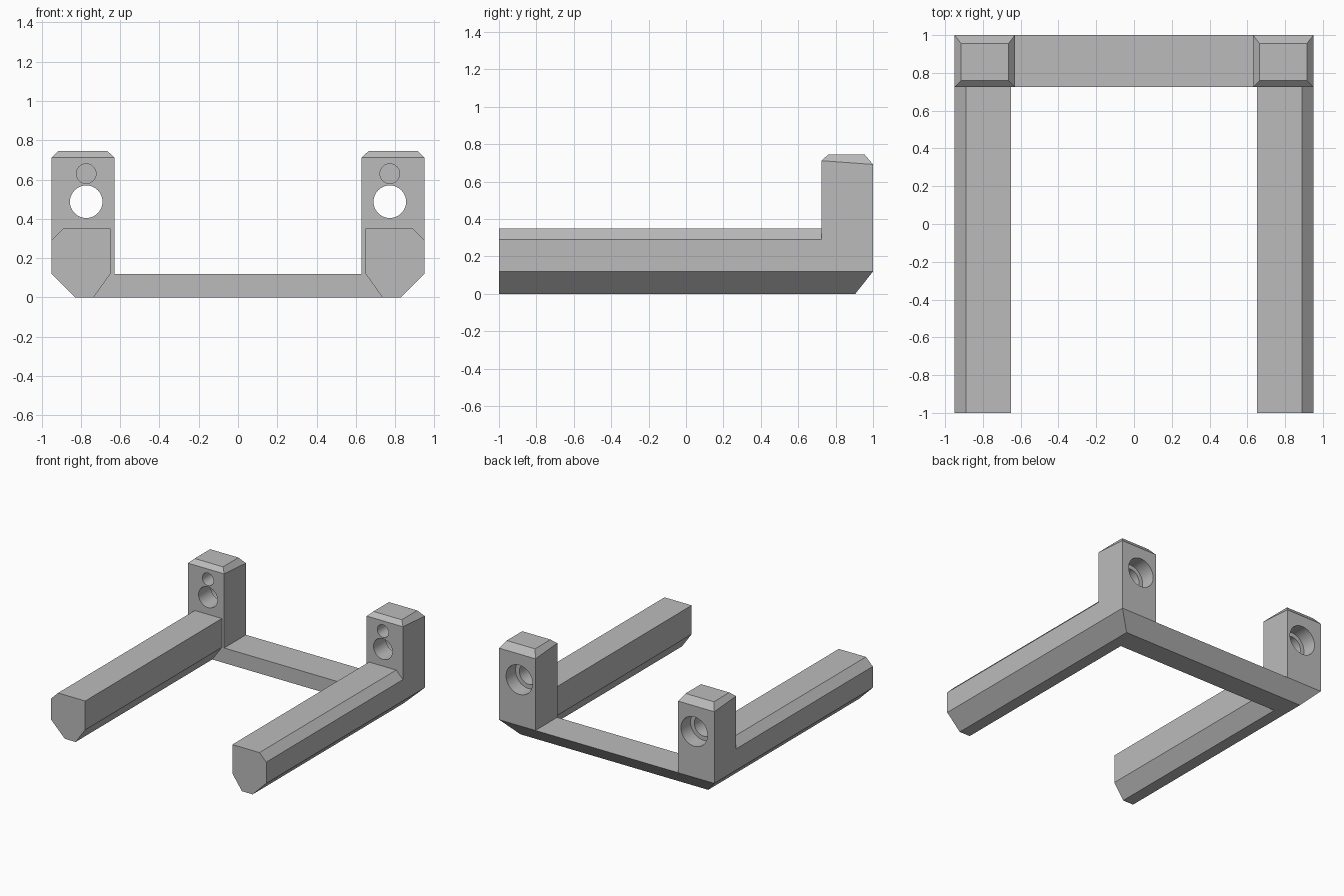
import bpy
import bmesh
from math import pi, radians
from mathutils import Matrix

cube = bpy.data.objects.get("Cube")
if cube:
    bpy.data.objects.remove(cube, do_unlink=True)

grey = bpy.data.materials.new("plain grey")
grey.use_nodes = True
colour = (0.5, 0.5, 0.5, 1)
grey.diffuse_color = colour
grey.node_tree.nodes["Principled BSDF"].inputs["Base Color"].default_value = colour


def finish(name, bm):
    bmesh.ops.recalc_face_normals(bm, faces=bm.faces)
    mesh = bpy.data.meshes.new(name)
    bm.to_mesh(mesh)
    bm.free()
    mesh.materials.append(grey)
    obj = bpy.data.objects.new(name, mesh)
    bpy.context.collection.objects.link(obj)
    return obj


def loft(name, rings, side=1):
    """Closed solid through rings of points, mirrored in x when side is -1."""
    bm = bmesh.new()
    loops = [[bm.verts.new((side * x, y, z)) for x, y, z in r] for r in rings]
    n = len(loops[0])
    for a, b in zip(loops, loops[1:]):
        for i in range(n):
            j = (i + 1) % n
            bm.faces.new((a[i], a[j], b[j], b[i]))
    bm.faces.new(loops[0])
    bm.faces.new(loops[-1])
    return finish(name, bm)


def rect(x0, x1, y0, y1, z_front, z_back):
    return [(x0, y0, z_front), (x1, y0, z_front), (x1, y1, z_back), (x0, y1, z_back)]


def drill(target, x, z, radius, y0, y1):
    """Cut a round hole along y."""
    bm = bmesh.new()
    bmesh.ops.create_cone(bm, cap_ends=True, segments=48, radius1=radius,
                          radius2=radius, depth=y1 - y0,
                          matrix=Matrix.Translation((x, (y0 + y1) / 2, z))
                          @ Matrix.Rotation(pi / 2, 4, "X"))
    cutter = finish("hole_cutter", bm)
    cutter.hide_render = True
    mod = target.modifiers.new("hole", "BOOLEAN")
    mod.operation = "DIFFERENCE"
    mod.solver = "EXACT"
    mod.object = cutter
    bpy.context.view_layer.objects.active = target
    bpy.ops.object.modifier_apply(modifier=mod.name)
    bpy.data.objects.remove(cutter, do_unlink=True)


FRONT, JOINT, BACK = -1.0, 0.725, 1.0
OUTER, LEDGE = 0.95, 0.12

# Rear crossbar, sloped underneath on the back and both ends
loft("rear_crossbar", [rect(-0.83, 0.83, JOINT, 0.905, 0, 0),
                       rect(-OUTER, OUTER, JOINT, BACK, LEDGE, LEDGE)])

arm_profile = [(0.735, 0), (0.83, 0), (OUTER, LEDGE), (OUTER, 0.29),
               (0.89, 0.35), (0.65, 0.35), (0.65, LEDGE)]

for side, label in ((1, "left"), (-1, "right")):
    # Long forward arm
    loft(label + "_arm", [[(x, y, z) for x, z in arm_profile]
                          for y in (FRONT, JOINT)], side)

    # Upright post with chamfered top
    post = loft(label + "_post", [
        rect(0.63, OUTER, JOINT, BACK, LEDGE, LEDGE),
        rect(0.63, OUTER, JOINT, BACK, 0.712, 0.692),
        rect(0.665, 0.915, 0.76, 0.955, 0.745, 0.745)], side)

    # Through hole, rear counterbore and small blind hole
    x = side * 0.773
    drill(post, x, 0.487, 0.083, 0.6, 1.1)
    drill(post, x, 0.487, 0.117, 0.88, 1.1)
    drill(post, x, 0.63, 0.05, 0.6, 0.84)

    bpy.ops.object.select_all(action="DESELECT")
    post.select_set(True)
    bpy.context.view_layer.objects.active = post
    bpy.ops.object.shade_smooth_by_angle(angle=radians(20))
